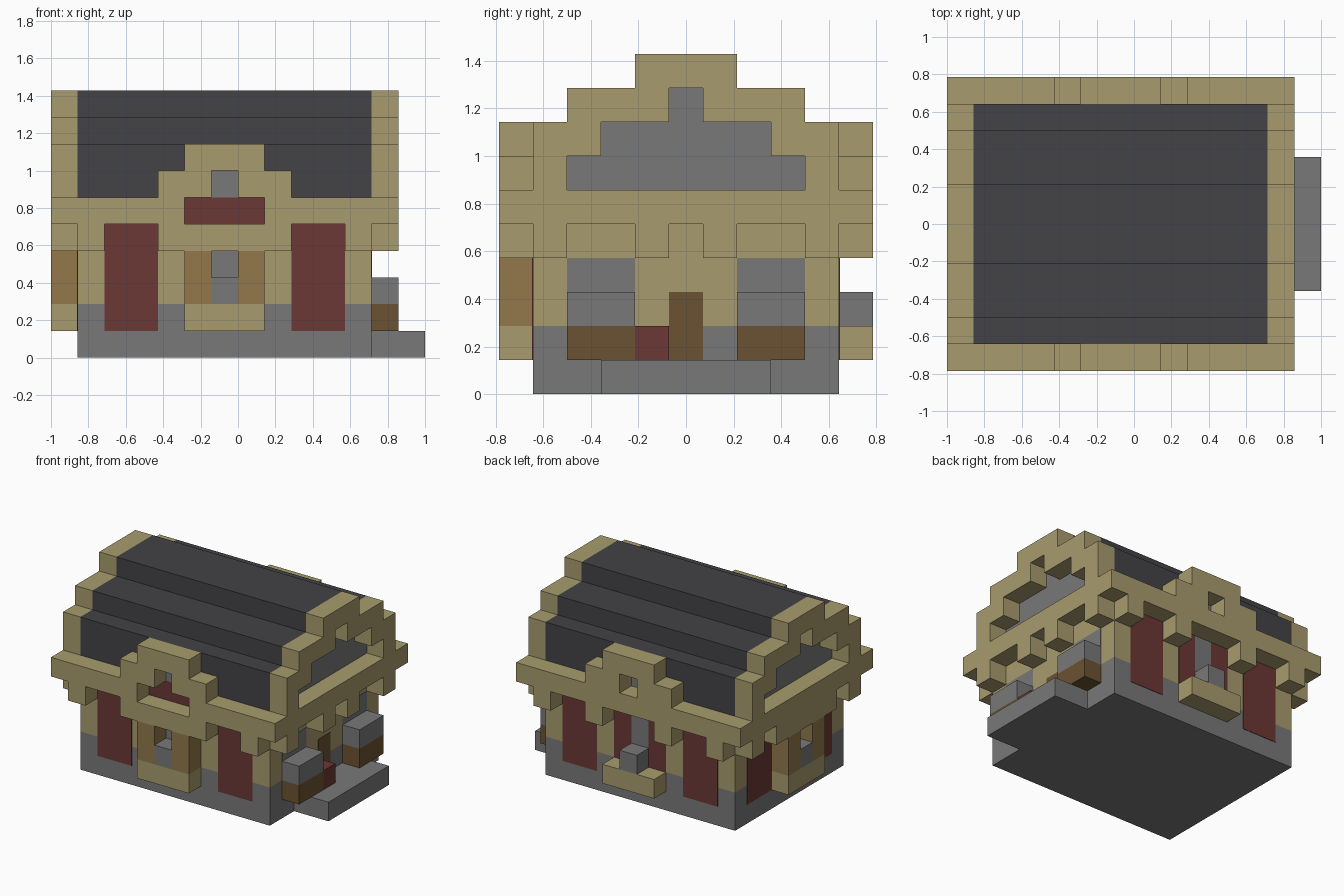
import bpy
import bmesh
from mathutils import Matrix, Vector

UNIT = 1 / 7                      # edge of one building block
CENTRE = Vector((-UNIT / 2, 0, 0))
HALF_X, HALF_Y = 5.5, 4.5         # half size of the walls, in blocks
PLATE = 0.02                      # thickness of flat panels, in blocks

cube = bpy.data.objects.get("Cube")
if cube:
    bpy.data.objects.remove(cube)


def material(name, *rgb):
    mat = bpy.data.materials.new(name)
    mat.use_nodes = True
    mat.diffuse_color = (*rgb, 1)
    mat.node_tree.nodes["Principled BSDF"].inputs["Base Color"].default_value = (*rgb, 1)
    return mat


TAN = material("tan timber", .39, .33, .155)
GREY = material("grey stone", .19, .19, .19)
SLATE = material("dark slate", .056, .056, .063)
RED = material("dark red", .147, .04, .036)
BROWN = material("light brown", .287, .19, .07)
DARK = material("dark brown", .147, .084, .032)


def build(name, mat, boxes):
    """One object from boxes given as (centre x, centre y, bottom, width, depth, height)."""
    bm = bmesh.new()
    for x, y, z, w, d, h in boxes:
        place = Matrix.Translation(CENTRE + Vector((x, y, z + h / 2)) * UNIT)
        size = Matrix.Diagonal((w * UNIT, d * UNIT, h * UNIT, 1))
        bmesh.ops.create_cube(bm, size=1, matrix=place @ size)
    mesh = bpy.data.meshes.new(name)
    bm.to_mesh(mesh)
    bm.free()
    mesh.materials.append(mat)
    bpy.context.collection.objects.link(bpy.data.objects.new(name, mesh))


def on_wall(side, along, bottom, width, height, depth=1):
    """A box standing out from one wall."""
    if side in ("front", "back"):
        out = (HALF_Y + depth / 2) * (1 if side == "back" else -1)
        return (along, out, bottom, width, depth, height)
    out = (HALF_X + depth / 2) * (1 if side == "right" else -1)
    return (out, along, bottom, depth, width, height)


def pair(side, along, *rest):
    return [on_wall(side, s * along, *rest) for s in (-1, 1)]


# Foundation, walls and step
build("foundation", GREY, [(0, 0, 0, 11, 9, 2)])
build("walls", TAN, [(0, 0, 2, 11, 9, 4)])
build("entrance_step", GREY, [on_wall("right", 0, 0, 5, 1, 2)])

# Stepped roof
build("roof", SLATE, [(0, 0, 6, 11, 9, 2), (0, 0, 8, 11, 7, 1), (0, 0, 9, 11, 3, 1)])

# Gable frames with grey infill
for side in ("left", "right"):
    build(side + "_gable", TAN,
          pair(side, 4, 6, 1, 1) + pair(side, 3.5, 7, 2, 1)
          + pair(side, 2, 8, 3, 1) + [on_wall(side, 0, 9, 3, 1)])
    build(side + "_gable_infill", GREY,
          [on_wall(side, 0, 6 + n, w, 1, PLATE) for n, w in enumerate((7, 5, 1))])
    build(side + "_eave", TAN, [on_wall(side, 0, 5, 9, 1)])

# Dormer fronts, each with a small window
for side in ("front", "back"):
    build(side + "_dormer", TAN,
          pair(side, 1.5, 6, 2, 1) + [on_wall(side, 0, 7, 3, 1)])
    build(side + "_dormer_window", GREY, [on_wall(side, 0, 6, 1, 1, PLATE)])
build("front_eave", TAN, pair("front", 4, 5, 5, 1))
build("front_red_band", RED, [on_wall("front", 0, 5, 3, 1, PLATE)])
build("back_eave", TAN, [on_wall("back", 0, 5, 13, 1)])

# Brackets hanging below the eaves
build("front_brackets", TAN, pair("front", 5, 4, 1, 1) + [on_wall("front", 0, 4, 5, 1)])
build("back_brackets", TAN, pair("back", 5, 4, 1, 1) + pair("back", 2, 4, 1, 1))
build("left_brackets", TAN, pair("left", 4, 4, 1, 1) + [on_wall("left", 0, 4, 5, 1)])
build("right_brackets", TAN, pair("right", 4, 4, 1, 1) + pair("right", 1, 4, 1, 1))

# Tall red panels
for side, along in (("front", 3.5), ("back", 3.5), ("left", 2.5)):
    build(side + "_red_panels", RED, pair(side, along, 1, 2, 4, PLATE))

# Bay windows
for side in ("front", "left"):
    build(side + "_bay_base", TAN, [on_wall(side, 0, 1, 3, 1)])
    build(side + "_bay_posts", BROWN, pair(side, 1, 2, 1, 2))
    build(side + "_bay_sill", GREY, [on_wall(side, 0, 2, 1, 1)])
    build(side + "_bay_glass", GREY, [on_wall(side, 0, 3, 1, 1, PLATE)])

# Back ledge with a stone block, red strips and a window
build("back_ledge", TAN, [on_wall("back", 0, 1, 3, 1)])
build("back_ledge_block", GREY, [on_wall("back", 0, 2, 1, 1)])
build("back_red_strips", RED, pair("back", 1, 2, 1, 3, PLATE))
build("back_window", GREY, [on_wall("back", 0, 2, 1, 3, PLATE)])

# Entrance side: planters, windows, door and red box
build("planter_boxes", DARK, pair("right", 2.5, 1, 2, 1))
build("planter_tops", GREY, pair("right", 2.5, 2, 2, 1))
build("right_windows", GREY, pair("right", 2.5, 3, 2, 1, PLATE))
build("door", DARK, [on_wall("right", 0, 1, 1, 2, PLATE)])
build("red_box", RED, [on_wall("right", -1, 1, 1, 1)])
